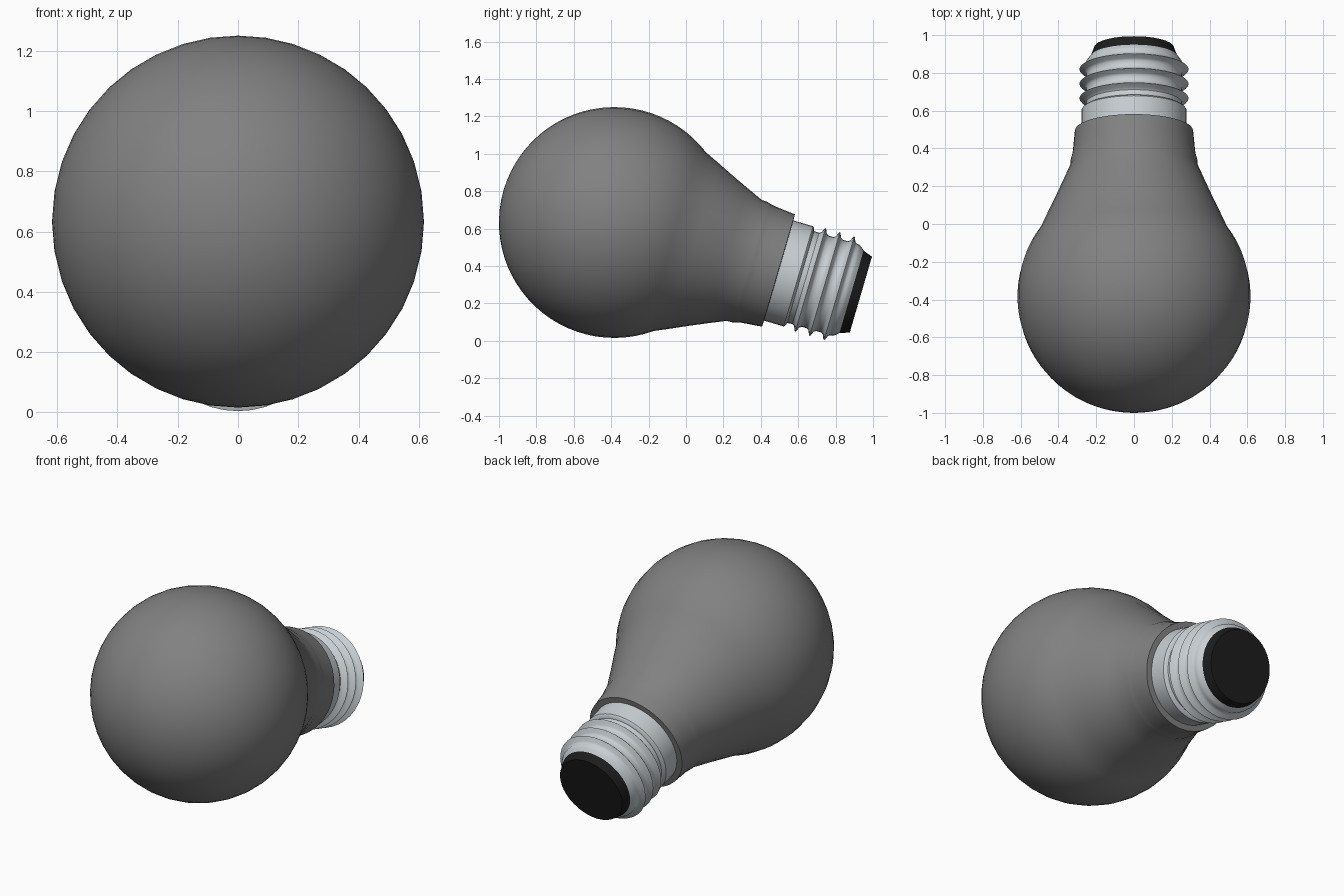
import bpy, bmesh, math
from mathutils import Matrix

if "Cube" in bpy.data.objects:
    bpy.data.objects.remove(bpy.data.objects["Cube"])

SEG = 40
TILT = math.radians(16.3)
# local z runs from the globe centre towards the base; tipped over to rest on the thread
PLACE = Matrix.Translation((0, -0.383, 0.633)) @ Matrix.Rotation(-(math.pi / 2 + TILT), 4, 'X')


def material(name, rgb):
    m = bpy.data.materials.new(name)
    m.diffuse_color = (*rgb, 1)
    m.use_nodes = True
    m.node_tree.nodes["Principled BSDF"].inputs["Base Color"].default_value = m.diffuse_color
    return m


def lathe(name, profile, mat):
    """Revolve (position along axis, radius) points around the bulb axis."""
    bm = bmesh.new()
    rings = []
    for t, r in profile:
        if r < 1e-5:
            rings.append([bm.verts.new((0, 0, t))] * SEG)
        else:
            rings.append([bm.verts.new((r * math.cos(a), r * math.sin(a), t))
                          for a in (2 * math.pi * i / SEG for i in range(SEG))])
    for lo, hi in zip(rings, rings[1:]):
        for i in range(SEG):
            j = (i + 1) % SEG
            bm.faces.new(list(dict.fromkeys((lo[i], lo[j], hi[j], hi[i]))))
    bmesh.ops.transform(bm, matrix=PLACE, verts=bm.verts)
    bmesh.ops.recalc_face_normals(bm, faces=bm.faces)
    me = bpy.data.meshes.new(name)
    bm.to_mesh(me)
    bm.free()
    me.materials.append(mat)
    ob = bpy.data.objects.new(name, me)
    bpy.context.collection.objects.link(ob)
    bpy.ops.object.select_all(action='DESELECT')
    ob.select_set(True)
    bpy.context.view_layer.objects.active = ob
    bpy.ops.object.shade_smooth_by_angle(angle=math.radians(35))
    return ob


grey = material("grey_glass", (0.22, 0.22, 0.22))
metal = material("pale_metal", (0.58, 0.62, 0.65))
black = material("black_insulator", (0.012, 0.012, 0.012))

# Glass: round globe, straight cone, then a stepped collar
R, END = 0.617, math.radians(126.2)
glass = [(-R * math.cos(END * i / 26), R * math.sin(END * i / 26)) for i in range(27)]
glass[0] = (-R, 0)
glass += [(0.45, 0.459), (0.54, 0.417), (0.63, 0.377), (0.722, 0.337),
          (0.755, 0.335), (0.775, 0.329), (0.80, 0.324), (0.85, 0.319),
          (0.914, 0.313), (0.916, 0.27)]
lathe("glass_bulb", glass, grey)

# Screw base: plain sleeve, three ridges, tapered end
base = [(0.90, 0.279), (1.025, 0.279), (1.033, 0.272), (1.038, 0.256)]
for k in range(3):
    c = 1.092 + 0.08 * k
    base += [(c - 0.026, 0.254), (c - 0.014, 0.262), (c - 0.005, 0.284), (c, 0.289),
             (c + 0.005, 0.284), (c + 0.014, 0.262), (c + 0.026, 0.254)]
base += [(1.29, 0.254), (1.304, 0.245), (1.321, 0.23)]
lathe("screw_base", base, metal)

# Insulator at the end of the base
lathe("end_insulator", [(1.321, 0.23), (1.373, 0.211), (1.373, 0)], black)
